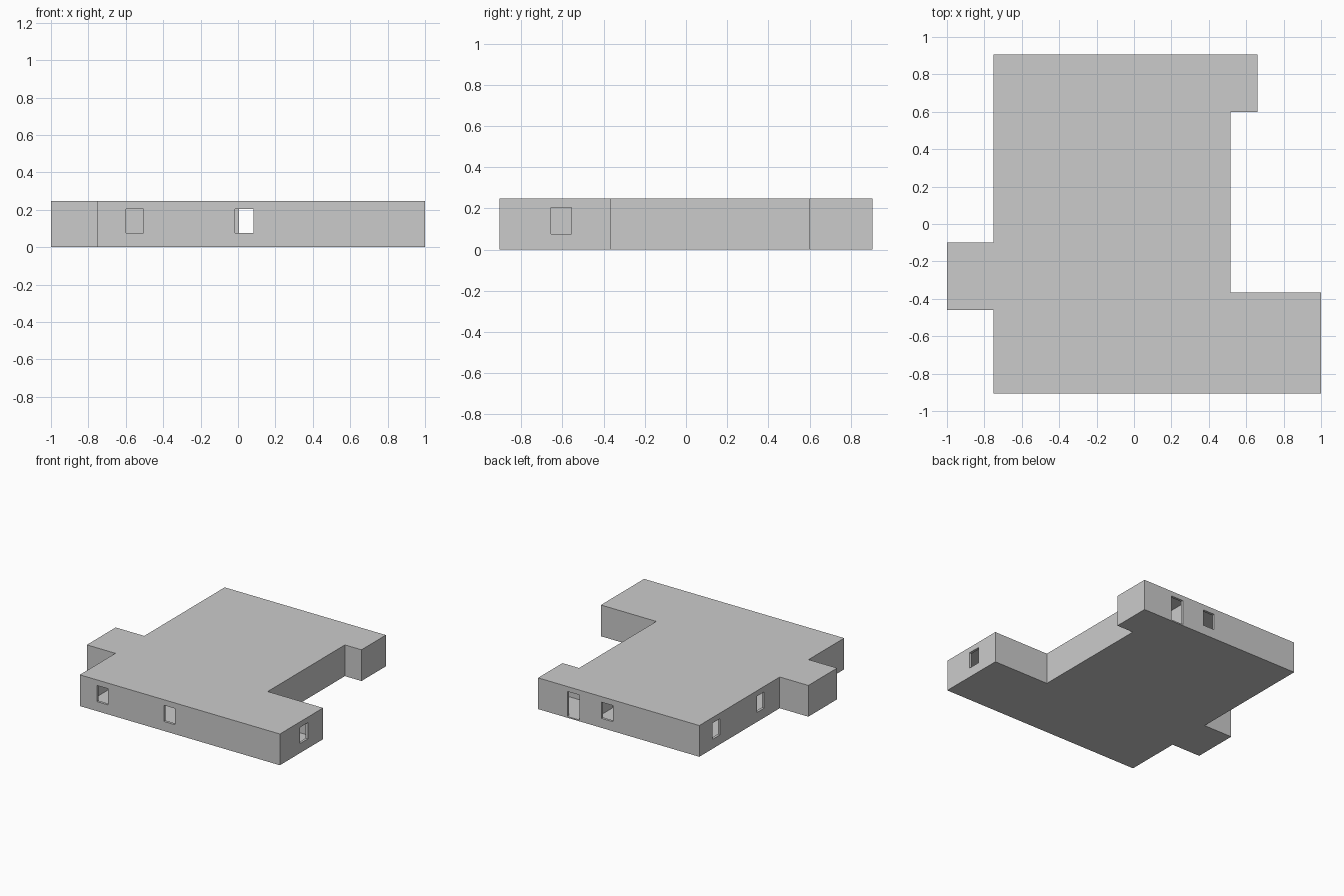
import bpy, bmesh
from mathutils import Vector

if "Cube" in bpy.data.objects:
    bpy.data.objects.remove(bpy.data.objects["Cube"])

# Footprint, counter-clockwise
PLAN = [(-0.75, -0.905), (1.0, -0.905), (1.0, -0.365), (0.515, -0.365),
        (0.515, 0.6), (0.66, 0.6), (0.66, 0.905), (-0.75, 0.905),
        (-0.75, -0.1), (-1.0, -0.1), (-1.0, -0.46), (-0.75, -0.46)]
HEIGHT, WALL = 0.247, 0.02


def prism(name, pts, z0, z1):
    bm = bmesh.new()
    face = bm.faces.new([bm.verts.new((x, y, z0)) for x, y in pts])
    top = bmesh.ops.extrude_face_region(bm, geom=[face])["geom"]
    verts = [v for v in top if isinstance(v, bmesh.types.BMVert)]
    bmesh.ops.translate(bm, verts=verts, vec=(0, 0, z1 - z0))
    bmesh.ops.recalc_face_normals(bm, faces=bm.faces[:])
    me = bpy.data.meshes.new(name)
    bm.to_mesh(me)
    bm.free()
    ob = bpy.data.objects.new(name, me)
    bpy.context.collection.objects.link(ob)
    return ob


def box(name, x0, x1, y0, y1, z0, z1):
    return prism(name, [(x0, y0), (x1, y0), (x1, y1), (x0, y1)], z0, z1)


def inset(pts, d):
    # Move each corner inward by d along both of its right-angled walls
    out = []
    for i, p in enumerate(pts):
        a, b, c = Vector(pts[i - 1]), Vector(p), Vector(pts[(i + 1) % len(pts)])
        e1, e2 = (b - a).normalized(), (c - b).normalized()
        out.append(tuple(b + d * Vector((-e1.y - e2.y, e1.x + e2.x))))
    return out


def cut(target, cutter):
    cutter.hide_render = True
    mod = target.modifiers.new("cut", "BOOLEAN")
    mod.operation, mod.solver, mod.object = "DIFFERENCE", "EXACT", cutter
    bpy.context.view_layer.objects.active = target
    bpy.ops.object.modifier_apply(modifier=mod.name)
    bpy.data.objects.remove(cutter)


# Hollow shell: outer walls, floor slab and flat roof
shell = prism("building_shell", PLAN, 0, HEIGHT)
cut(shell, prism("room_cutter", inset(PLAN, WALL), 0.008, HEIGHT - 0.015))

# Windows in the front and back walls: x range, wall y
W0, W1 = 0.075, 0.203
for x0, x1, y in [(-0.6, -0.505, -0.905), (-0.015, 0.082, -0.905), (0.005, 0.105, 0.905)]:
    cut(shell, box("window_cutter", x0, x1, y - 0.04, y + 0.04, W0, W1))

# Windows in the side walls: y range, wall x
for y0, y1, x in [(-0.655, -0.555, 1.0), (0.645, 0.74, -0.75), (0.095, 0.185, -0.75)]:
    cut(shell, box("window_cutter", x - 0.04, x + 0.04, y0, y1, W0, W1))

# Back door
cut(shell, box("door_cutter", 0.3, 0.405, 0.865, 0.945, 0.01, 0.208))

# Inner wall beside the entrance
box("entrance_partition", 0.225, 0.243, 0.6, 0.886, 0.008, HEIGHT - 0.015)
